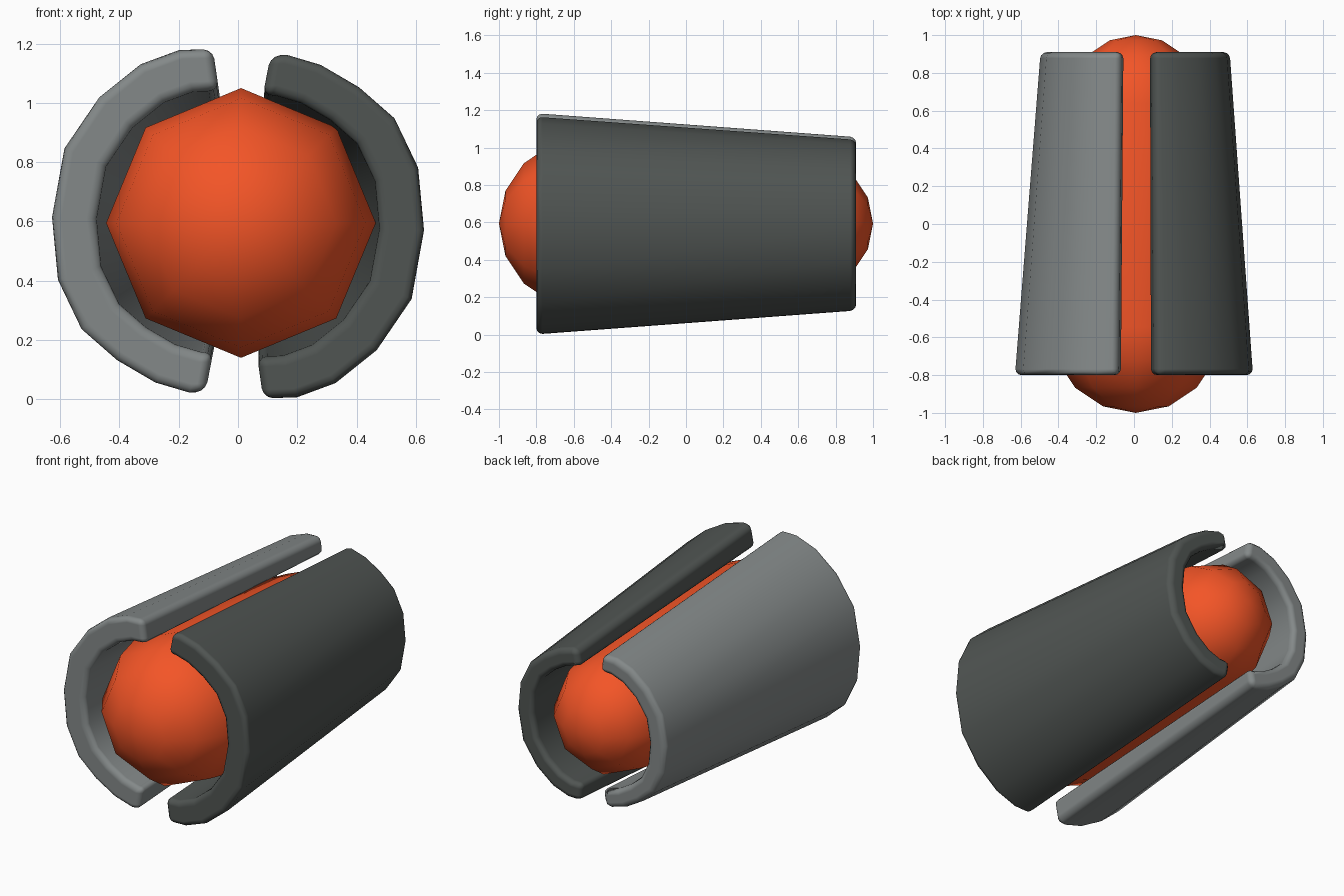
import bpy, bmesh, math

if "Cube" in bpy.data.objects:
    bpy.data.objects.remove(bpy.data.objects["Cube"])

CZ = 0.5925  # height of the long axis


def material(name, rgb):
    m = bpy.data.materials.new(name)
    m.diffuse_color = (*rgb, 1)
    m.use_nodes = True
    m.node_tree.nodes["Principled BSDF"].inputs["Base Color"].default_value = m.diffuse_color
    return m


def finish(name, bm, mat):
    bmesh.ops.recalc_face_normals(bm, faces=bm.faces[:])
    for f in bm.faces:
        f.smooth = True
    me = bpy.data.meshes.new(name)
    bm.to_mesh(me)
    bm.free()
    me.materials.append(mat)
    ob = bpy.data.objects.new(name, me)
    bpy.context.collection.objects.link(ob)
    return ob


def core():
    # tapered eight-sided capsule along y
    n, r_front, r_back = 8, 0.455, 0.36
    prof = [(r_front * math.sin(a), -1 + r_front * (1 - math.cos(a)))
            for a in [math.radians(22.5 * i) for i in range(1, 5)]]
    prof += [(r_back * math.sin(a), 1 - r_back * (1 - math.cos(a)))
             for a in [math.radians(22.5 * i) for i in range(4, 0, -1)]]
    bm = bmesh.new()
    rings = [[bm.verts.new((0.01 + r * math.cos(2 * math.pi * k / n), y,
                            0.595 + r * math.sin(2 * math.pi * k / n)))
              for k in range(n)] for r, y in prof]
    for a, b in zip(rings, rings[1:]):
        for k in range(n):
            j = (k + 1) % n
            bm.faces.new((a[k], a[j], b[j], b[k]))
    for ring, y in ((rings[0], -1), (rings[-1], 1)):
        tip = bm.verts.new((0.01, y, 0.595))
        for k in range(n):
            bm.faces.new((ring[k], ring[(k + 1) % n], tip))
    return finish("core", bm, material("orange", (0.9, 0.09, 0.02)))


# outer outline of the left shell, relative to the axis (x, z)
OUTER = [(-0.085, 0.592), (-0.2, 0.588), (-0.33, 0.54), (-0.47, 0.428),
         (-0.588, 0.255), (-0.63, 0.022), (-0.61, -0.19), (-0.53, -0.357),
         (-0.41, -0.462), (-0.28, -0.538), (-0.165, -0.572), (-0.11, -0.57)]


def shell(name, sign, mat):
    # curved wall, tapering to the back; sign -1 turns it half round the axis
    bm = bmesh.new()

    def ring(scale, y, taper_shift):
        return [bm.verts.new((sign * x * scale + taper_shift, y, CZ + sign * z * scale))
                for x, z in OUTER]

    shift = 0.012 if sign < 0 else 0.0
    of, inf = ring(1, -0.8, 0), ring(0.76, -0.8, 0)
    ob_, inb = ring(0.785, 0.91, shift), ring(0.785 * 0.77, 0.91, shift)
    loop = [of, ob_, inb, inf]
    for a, b in zip(loop, loop[1:] + loop[:1]):
        for k in range(len(OUTER) - 1):
            bm.faces.new((a[k], a[k + 1], b[k + 1], b[k]))
    for k in (0, -1):
        bm.faces.new([r[k] for r in loop])
    ob = finish(name, bm, mat)
    bev = ob.modifiers.new("rounded_edges", 'BEVEL')
    bev.width = 0.045
    bev.segments = 3
    bev.limit_method = 'ANGLE'
    bev.angle_limit = math.radians(45)
    bev.harden_normals = True
    return ob


core()
shell("left_shell", 1, material("mid_grey", (0.23, 0.25, 0.25)))
shell("right_shell", -1, material("dark_grey", (0.08, 0.09, 0.085)))
